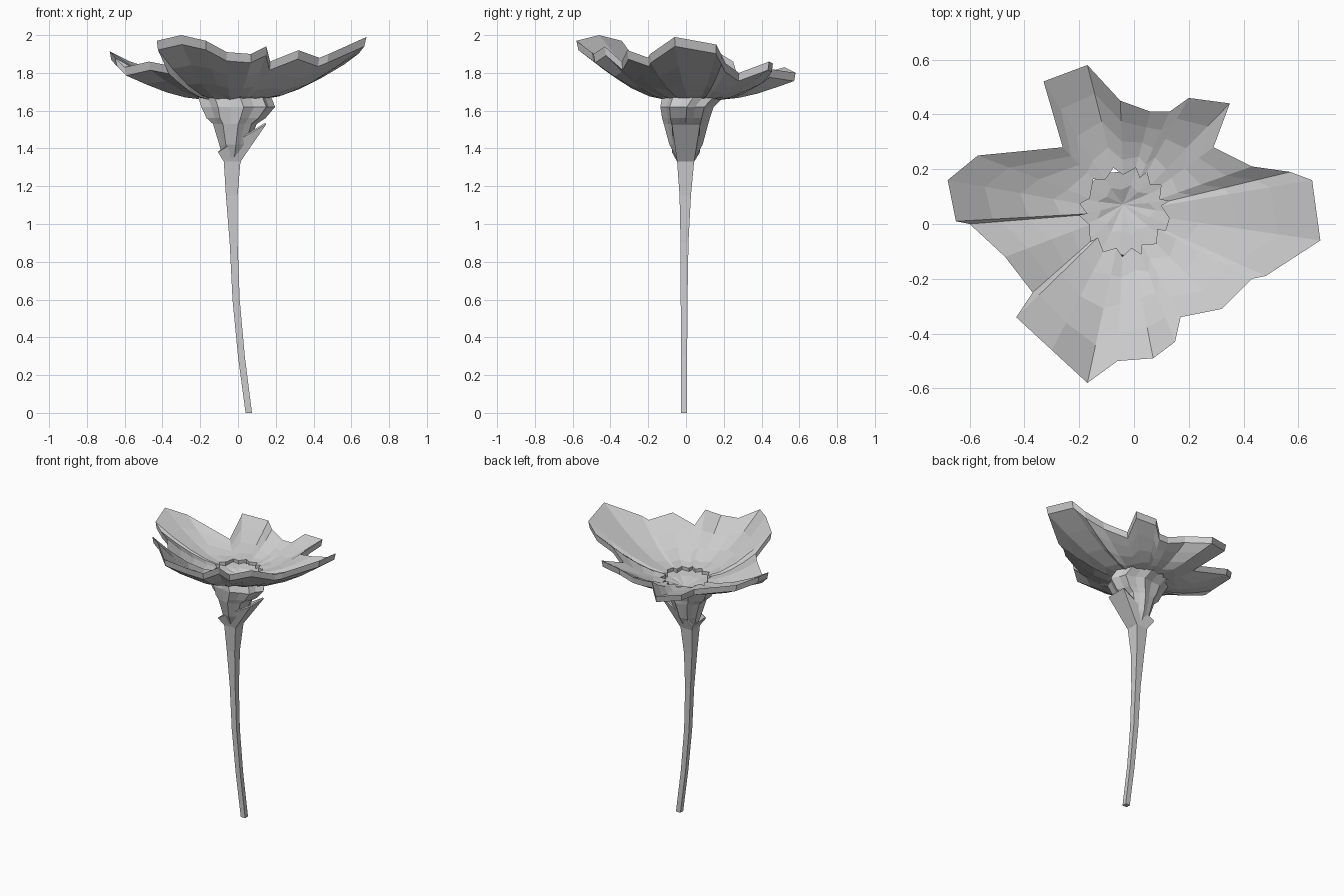
import bpy
import math
from mathutils import Vector

cube = bpy.data.objects.get("Cube")
if cube:
    bpy.data.objects.remove(cube, do_unlink=True)

# One plain colour for the whole flower
grey = bpy.data.materials.new("soft_grey")
grey.use_nodes = True
colour = (0.6, 0.6, 0.6, 1)
grey.diffuse_color = colour
grey.node_tree.nodes["Principled BSDF"].inputs["Base Color"].default_value = colour


def make_object(name, verts, faces):
    mesh = bpy.data.meshes.new(name)
    mesh.from_pydata(verts, [], faces)
    mesh.materials.append(grey)
    mesh.update()
    obj = bpy.data.objects.new(name, mesh)
    bpy.context.collection.objects.link(obj)
    return obj


def loft(name, rings, cap_start=False, cap_end=False):
    """Join equal-length closed rings, ordered counter-clockwise, into a skin."""
    count = len(rings[0])
    verts = [point for ring in rings for point in ring]
    faces = []
    for level in range(len(rings) - 1):
        low, high = level * count, (level + 1) * count
        for i in range(count):
            j = (i + 1) % count
            faces.append((low + i, low + j, high + j, high + i))
    if cap_start:
        faces.append(tuple(reversed(range(count))))
    if cap_end:
        faces.append(tuple(range(len(verts) - count, len(verts))))
    return make_object(name, verts, faces)


def square(x, y, z, rx, ry, tilt=0.0):
    corners = [(-1, -1), (1, -1), (1, 1), (-1, 1)]
    return [Vector((x + rx * sx, y + ry * sy, z + tilt * rx * sx)) for sx, sy in corners]


def ruffled_oval(x, y, z, rx, ry, sides, ruffle):
    ring = []
    for i in range(sides):
        angle = math.tau * i / sides
        scale = 1 + ruffle * (-1) ** i
        ring.append(Vector((x + rx * scale * math.cos(angle),
                            y + ry * scale * math.sin(angle), z)))
    return ring


# Bent, flaring four-sided stem: height, centre x, centre y, half widths
stem_path = [
    (0, .057, -.01, .017, .016), (.3, .018, -.01, .018, .016),
    (.6, -.01, -.01, .019, .018), (.9, -.023, -.008, .021, .021),
    (1.15, -.033, -.004, .031, .03), (1.33, -.031, -.002, .044, .045),
]
loft("stem", [square(x, y, z, rx, ry) for z, x, y, rx, ry in stem_path], True, True)

# Slanted sheath that opens from the stem towards the left
sheath = loft("sheath", [
    square(-.031, -.002, 1.33, .044, .045),
    square(.022, 0, 1.455, .128, .075, tilt=.58),
])
sheath.modifiers.new("thickness", "SOLIDIFY").thickness = .01

# Ruffled cup under the petals, folding inwards to a starred centre
cup_profile = [
    (1.33, -.03, 0, .045, .04, 0), (1.42, -.025, 0, .075, .085, .05),
    (1.53, -.02, 0, .115, .115, .04), (1.56, -.015, 0, .15, .12, .07),
    (1.62, -.005, .005, .19, .135, .06), (1.675, -.025, .04, .19, .16, .05),
    (1.665, -.03, .05, .1, .085, .1), (1.64, -.04, .07, .004, .004, 0),
]
loft("cup", [ruffled_oval(x, y, z, rx, ry, 18, ruffle)
             for z, x, y, rx, ry, ruffle in cup_profile], True, True)

# Petal rim, counter-clockwise from the left petal
rim = [
    (.68, -.06, 1.99), (.65, .16, 1.95), (.57, .19, 1.89), (.43, .21, 1.85),
    (.29, .28, 1.8), (.35, .44, 1.86), (.2, .46, 1.85), (.13, .41, 1.79),
    (.06, .41, 1.79), (-.05, .45, 1.82), (-.17, .58, 1.8), (-.33, .52, 1.83),
    (-.26, .28, 1.76), (-.57, .25, 1.86), (-.68, .16, 1.915), (-.65, .01, 1.88),
    (-.6, 0, 1.83), (-.47, -.12, 1.86), (-.37, -.25, 1.84), (-.43, -.34, 1.97),
    (-.3, -.46, 2), (-.17, -.58, 1.97), (-.06, -.5, 1.91), (.07, -.49, 1.9),
    (.15, -.43, 1.94), (.17, -.34, 1.86), (.32, -.31, 1.92), (.43, -.2, 1.88),
    (.48, -.19, 1.9),
]
throat = Vector((-.035, .045, 1.695))


def petal_ring(t, drop=0.0):
    ring = []
    for i, point in enumerate(rim):
        end = Vector(point)
        out = end - throat
        out.z = 0
        start = throat + out.normalized() * (.15 + .015 * (-1) ** i)
        place = start.lerp(end, t)
        place.z = start.z + (end.z - start.z) * t ** 1.6 - drop
        ring.append(place)
    return ring


# Petal skin: underside outwards, over the rim, upper side back to the throat
steps = (0, .2, .45, .72)
underside = [petal_ring(t, .035) for t in steps] + [petal_ring(.98, .04)]
upper = [petal_ring(t) for t in (1, *reversed(steps))]
loft("petals", underside + upper + underside[:1])
